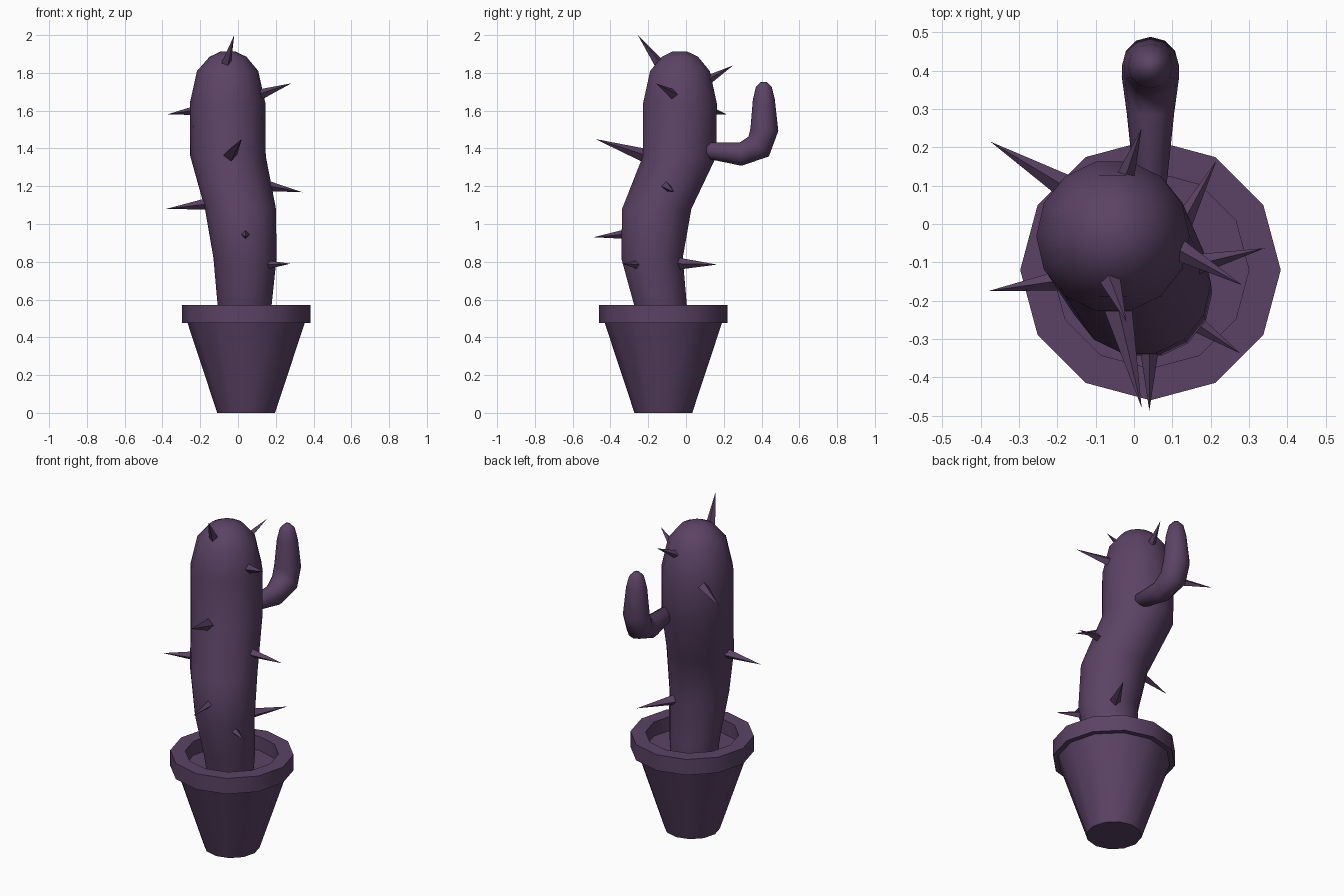
import bpy, bmesh, math
from mathutils import Vector

if "Cube" in bpy.data.objects:
    bpy.data.objects.remove(bpy.data.objects["Cube"])

purple = bpy.data.materials.new("dusky purple")
purple.diffuse_color = (0.105, 0.055, 0.13, 1)
purple.use_nodes = True
purple.node_tree.nodes["Principled BSDF"].inputs["Base Color"].default_value = purple.diffuse_color


def finish(name, bm, angle):
    """Turn a bmesh into an object; angle None means flat faces."""
    bmesh.ops.recalc_face_normals(bm, faces=bm.faces)
    me = bpy.data.meshes.new(name)
    bm.to_mesh(me)
    bm.free()
    me.materials.append(purple)
    ob = bpy.data.objects.new(name, me)
    bpy.context.collection.objects.link(ob)
    if angle is not None:
        bpy.ops.object.select_all(action='DESELECT')
        ob.select_set(True)
        bpy.context.view_layer.objects.active = ob
        bpy.ops.object.shade_smooth_by_angle(angle=math.radians(angle))
    return ob


def loft(name, rings, sides, angle):
    """Skin rings of (centre, radius, second axis); first axis is x."""
    bm = bmesh.new()
    loops = []
    for c, r, axis in rings:
        loops.append([bm.verts.new(Vector(c) + Vector((r * math.cos(a), 0, 0))
                                   + Vector(axis) * r * math.sin(a))
                      for a in (2 * math.pi * i / sides for i in range(sides))])
    for lo, hi in zip(loops, loops[1:]):
        for i in range(sides):
            j = (i + 1) % sides
            bm.faces.new((lo[i], lo[j], hi[j], hi[i]))
    bm.faces.new(loops[0])
    bm.faces.new(loops[-1])
    return finish(name, bm, angle)


# Flower pot with rim, recess and soil level
PX, PY = 0.043, -0.12
Y = (0, 1, 0)
loft("flower_pot", [((PX, PY, z), r, Y) for r, z in (
    (0.153, 0), (0.31, 0.475), (0.34, 0.475), (0.34, 0.57),
    (0.257, 0.57), (0.257, 0.485))], 12, 35)

# Bent cactus trunk with rounded top: x, y, z, radius
trunk = [(0.035, -0.125, 0.44, 0.13), (0.035, -0.135, 0.57, 0.143),
         (0.037, -0.18, 0.82, 0.167), (0.013, -0.155, 1.08, 0.188),
         (-0.053, -0.033, 1.36, 0.2), (-0.055, -0.032, 1.64, 0.2),
         (-0.055, -0.032, 1.81, 0.162), (-0.053, -0.032, 1.885, 0.098),
         (-0.053, -0.032, 1.913, 0.04)]
loft("cactus_trunk", [((x, y, z), r, Y) for x, y, z, r in trunk], 14, 60)

# Side arm curving up at the back: y, z, radius
arm = [(0.09, 1.39, 0.02), (0.11, 1.39, 0.043), (0.29, 1.37, 0.062),
       (0.385, 1.41, 0.075), (0.415, 1.5, 0.074), (0.412, 1.66, 0.058),
       (0.412, 1.725, 0.042), (0.412, 1.753, 0.015)]
rings = []
for i, (y, z, r) in enumerate(arm):
    a, b = arm[max(i - 1, 0)], arm[min(i + 1, len(arm) - 1)]
    t = Vector((0, b[0] - a[0], b[1] - a[1])).normalized()
    rings.append(((0.043, y, z), r, (0, -t.z, t.y)))
loft("cactus_arm", rings, 12, 60)

# Four-sided spines: base point, tip point
spines = [((-0.06, -0.15, 1.86), (-0.02, -0.255, 2.0)),
          ((0.13, -0.075, 1.69), (0.283, -0.16, 1.745)),
          ((-0.2, 0.11, 1.605), (-0.375, 0.215, 1.58)),
          ((-0.02, 0.13, 1.77), (0.02, 0.25, 1.84)),
          ((-0.04, -0.225, 1.365), (0.02, -0.48, 1.45)),
          ((0.165, -0.105, 1.2), (0.342, -0.063, 1.168)),
          ((-0.175, -0.145, 1.105), (-0.38, -0.175, 1.08)),
          ((0.04, -0.335, 0.945), (0.04, -0.488, 0.93)),
          ((0.17, -0.265, 0.785), (0.278, -0.338, 0.79)),
          ((0.11, -0.03, 0.79), (0.215, 0.165, 0.785))]
for n, (b, t) in enumerate(spines, 1):
    b, t = Vector(b), Vector(t)
    d = (t - b).normalized()
    side = d.cross(Vector((0, 0, 1))).normalized()
    up = side.cross(d)
    r = 0.01 + 0.1 * (t - b).length
    b -= d * 0.015
    bm = bmesh.new()
    tip = bm.verts.new(t)
    base = [bm.verts.new(b + v * r) for v in (side, up, -side, -up)]
    bm.faces.new(base)
    for i in range(4):
        bm.faces.new((base[i], base[(i + 1) % 4], tip))
    finish(f"spine_{n}", bm, None)
